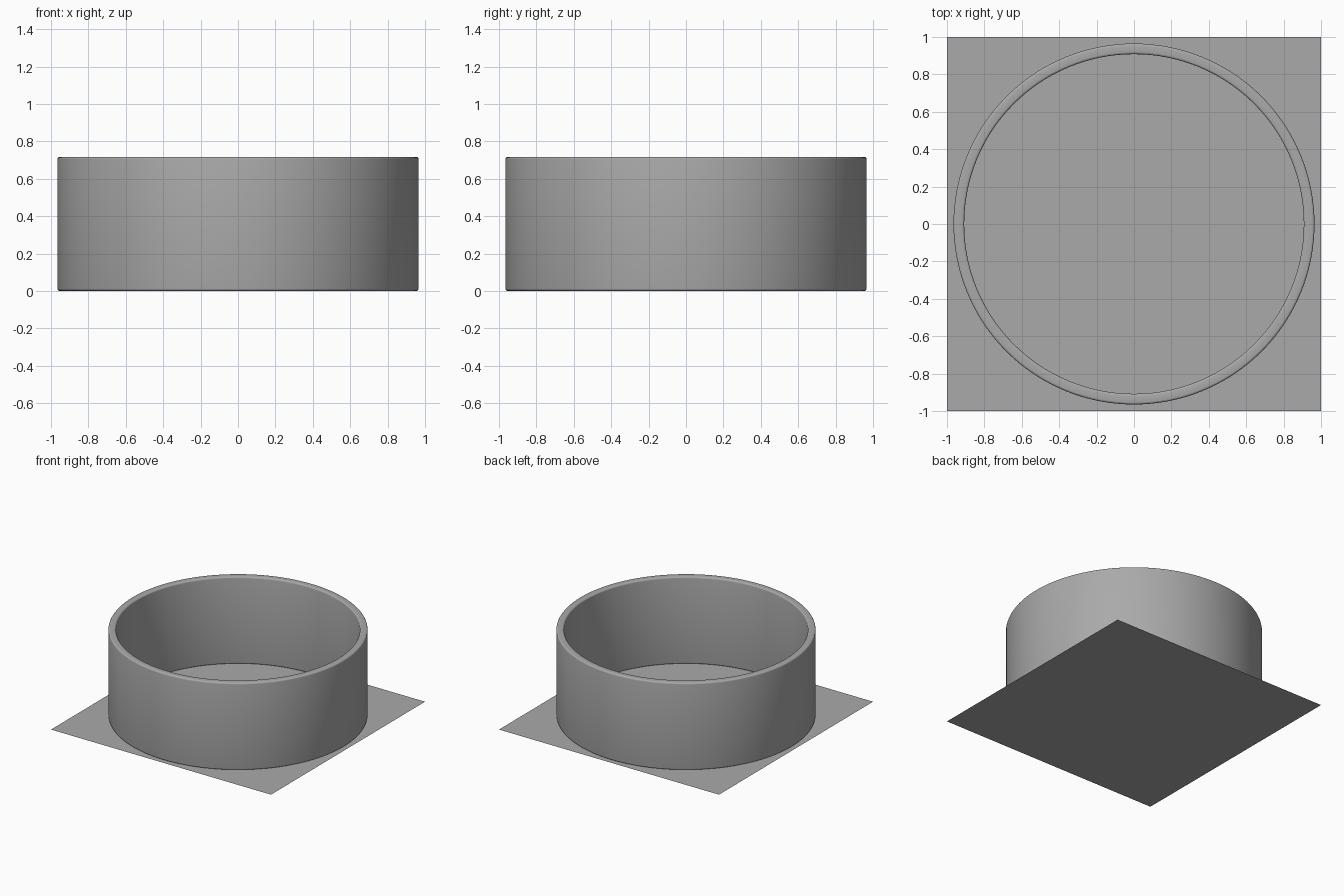
import bpy
import bmesh
from math import cos, sin, pi, radians

OUTER, INNER, HEIGHT, LIFT = 0.965, 0.908, 0.717, 0.001
ROUND, SEGMENTS, STEPS = 0.012, 128, 4

cube = bpy.data.objects.get("Cube")
if cube:
    bpy.data.objects.remove(cube, do_unlink=True)

grey = bpy.data.materials.new("plain_grey")
grey.use_nodes = True
colour = (0.4, 0.4, 0.4, 1)
grey.diffuse_color = colour
grey.node_tree.nodes["Principled BSDF"].inputs["Base Color"].default_value = colour


def make_object(name, bm):
    mesh = bpy.data.meshes.new(name)
    bm.to_mesh(mesh)
    bm.free()
    mesh.materials.append(grey)
    obj = bpy.data.objects.new(name, mesh)
    bpy.context.collection.objects.link(obj)
    return obj


# Flat square base
bm = bmesh.new()
bmesh.ops.create_grid(bm, x_segments=1, y_segments=1, size=1)
make_object("base_sheet", bm)

# Round wall: rounded rectangular section turned about the z axis
corners = [(OUTER - ROUND, HEIGHT - ROUND), (INNER + ROUND, HEIGHT - ROUND),
           (INNER + ROUND, LIFT + ROUND), (OUTER - ROUND, LIFT + ROUND)]
section = []
for i, (r, z) in enumerate(corners):
    for s in range(STEPS + 1):
        a = (i + s / STEPS) * pi / 2
        section.append((r + ROUND * cos(a), z + ROUND * sin(a)))

bm = bmesh.new()
rings = []
for k in range(SEGMENTS):
    t = 2 * pi * k / SEGMENTS
    rings.append([bm.verts.new((r * cos(t), r * sin(t), z)) for r, z in section])
for k in range(SEGMENTS):
    a, b = rings[k], rings[(k + 1) % SEGMENTS]
    for j in range(len(section)):
        n = (j + 1) % len(section)
        bm.faces.new((a[j], b[j], b[n], a[n]))
bmesh.ops.recalc_face_normals(bm, faces=bm.faces)
wall = make_object("round_wall", bm)

# Smooth shading
bpy.ops.object.select_all(action="DESELECT")
wall.select_set(True)
bpy.context.view_layer.objects.active = wall
bpy.ops.object.shade_smooth_by_angle(angle=radians(40))
